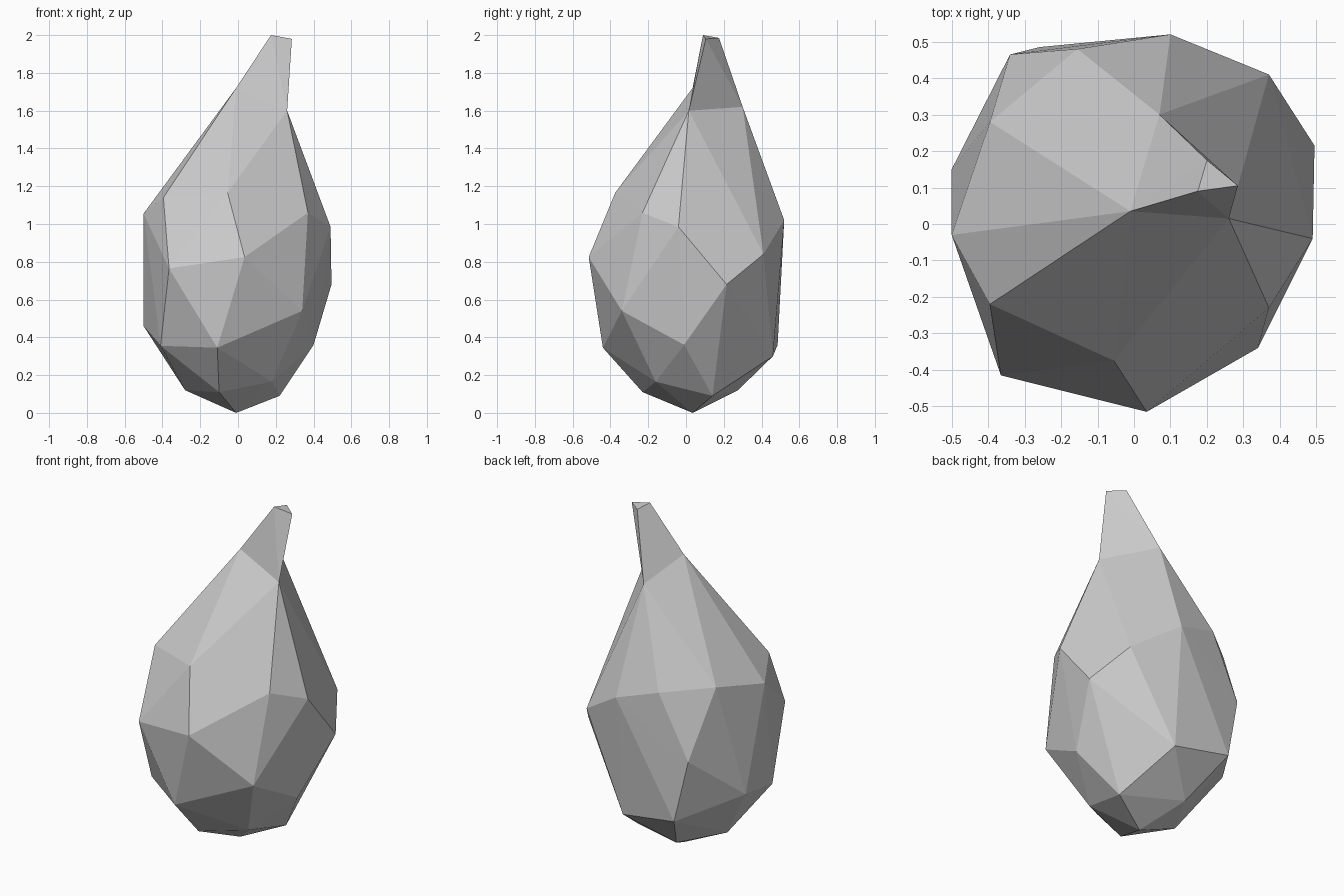
import bpy
import bmesh

# Remove the default object
default_object = bpy.data.objects.get("Cube")
if default_object:
    bpy.data.objects.remove(default_object, do_unlink=True)


def make_material(name, color):
    material = bpy.data.materials.new(name)
    material.use_nodes = True
    material.diffuse_color = color
    material.node_tree.nodes["Principled BSDF"].inputs["Base Color"].default_value = color
    return material


def add_points(bm, points):
    return [bm.verts.new(point) for point in points]


def wrap_hull(bm, verts):
    """Wrap the given vertices in a convex faceted skin."""
    bmesh.ops.convex_hull(bm, input=verts, use_existing_faces=False)


# Cross-sections of the faceted drop, from the base to the bent tip
base = [(-.01, .035, 0), (-.1, -.23, .11), (-.28, .01, .12),
        (-.13, .275, .12), (.22, .14, .09), (.18, -.16, .165)]
lower_ring = [(-.11, -.44, .345), (-.41, -.23, .355), (-.5, .15, .46),
              (-.26, .485, .36), (.095, .46, .3), (.4, -.01, .36), (.34, -.34, .54)]
middle_ring = [(.035, -.515, .825), (-.365, -.415, .765), (-.34, .465, .73),
               (.37, .41, .84), (.495, .215, .68)]
shoulder_ring = [(-.055, -.375, 1.165), (-.395, -.22, 1.14), (-.5, -.03, 1.055),
                 (-.395, .28, 1.12), (-.155, .48, 1.1), (.1, .52, 1.02),
                 (.49, -.04, .985), (.37, -.23, 1.06)]
neck_ring = [(-.01, .035, 1.72), (.26, .015, 1.6), (.07, .3, 1.62)]
tip_ring = [(.175, .09, 2), (.285, .105, 1.98), (.2, .175, 1.985)]

bm = bmesh.new()

# Body: convex stone shape ending at the neck
body = add_points(bm, base + lower_ring + middle_ring + shoulder_ring)
neck = add_points(bm, neck_ring)
wrap_hull(bm, body + neck)

# Stem: narrow tapered prism growing from the neck
tip = add_points(bm, tip_ring)
wrap_hull(bm, neck + tip)

# Open the hidden joint between body and stem, and drop stray vertices
joint = [face for face in bm.faces if set(face.verts) == set(neck)]
bmesh.ops.delete(bm, geom=joint, context="FACES_ONLY")
stray = [vert for vert in bm.verts if not vert.link_faces]
bmesh.ops.delete(bm, geom=stray, context="VERTS")
bmesh.ops.recalc_face_normals(bm, faces=bm.faces)

mesh = bpy.data.meshes.new("faceted_drop")
bm.to_mesh(mesh)
bm.free()

# One plain grey, flat-shaded surface
mesh.materials.append(make_material("stone grey", (.6, .6, .6, 1)))
mesh.shade_flat()
drop = bpy.data.objects.new("faceted_drop", mesh)
bpy.context.collection.objects.link(drop)
